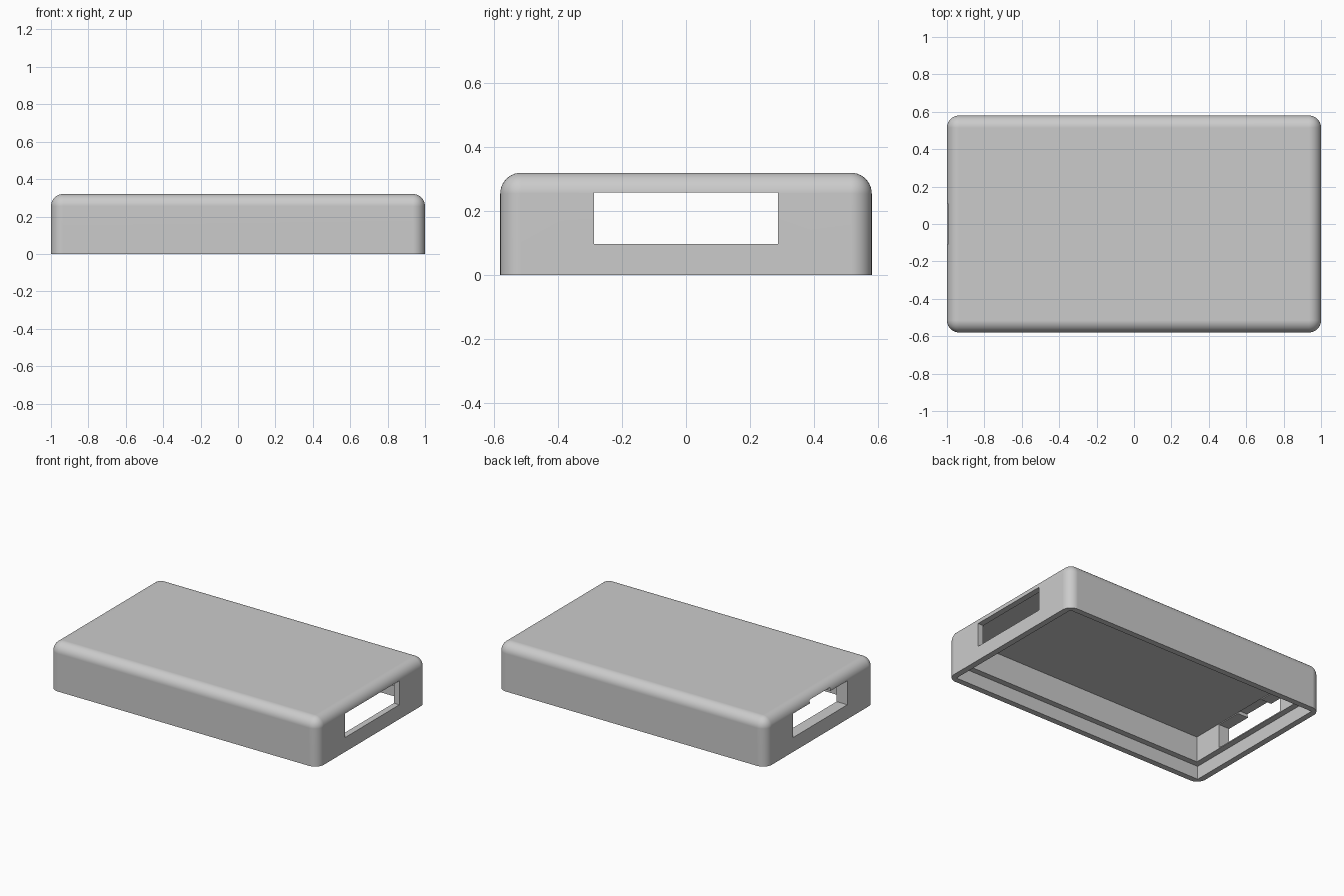
import bpy
import bmesh
import math

old = bpy.data.objects.get("Cube")
if old:
    bpy.data.objects.remove(old, do_unlink=True)

plastic = bpy.data.materials.new("grey plastic")
plastic.use_nodes = True
grey = (0.6, 0.6, 0.6, 1)
plastic.diffuse_color = grey
plastic.node_tree.nodes["Principled BSDF"].inputs["Base Color"].default_value = grey


def box(name, x, y, z, round_radius=0):
    """Box from (min, max) ranges; optionally round every edge above the base."""
    bm = bmesh.new()
    bmesh.ops.create_cube(bm, size=1)
    for v in bm.verts:
        v.co = [r[0] if c < 0 else r[1] for c, r in zip(v.co, (x, y, z))]
    if round_radius:
        edges = [e for e in bm.edges if max(v.co.z for v in e.verts) > z[0] + 0.01]
        bmesh.ops.bevel(bm, geom=edges, offset=round_radius, segments=10,
                        profile=0.5, affect='EDGES', clamp_overlap=True)
    mesh = bpy.data.meshes.new(name)
    bm.to_mesh(mesh)
    bm.free()
    obj = bpy.data.objects.new(name, mesh)
    bpy.context.collection.objects.link(obj)
    return obj


# Rounded outer shell, open underneath
case = box("case_shell", (-1, 1), (-0.58, 0.58), (0, 0.32), 0.065)
case.data.materials.append(plastic)

cutters = [
    # Main cavity and the wider rebate for a bottom lid
    box("cavity_cutter", (-0.92, 0.959), (-0.5, 0.5), (-0.1, 0.264)),
    box("lid_rebate_cutter", (-0.96, 0.96), (-0.54, 0.54), (-0.1, 0.09)),
    # Openings in the two end walls
    box("left_window_cutter", (0.8, 1.2), (-0.288, 0.288), (0.097, 0.258)),
    box("right_window_cutter", (-1.2, -0.8), (-0.288, 0.288), (0.097, 0.258)),
    # Raised notch in the middle of the right opening
    box("right_notch_cutter", (-1.2, -0.92), (-0.11, 0.11), (0.2, 0.28)),
]
for cutter in cutters:
    cutter.hide_render = True
    mod = case.modifiers.new(cutter.name, 'BOOLEAN')
    mod.operation = 'DIFFERENCE'
    mod.solver = 'EXACT'
    mod.object = cutter

# Bake the cuts and remove the helpers
bpy.context.view_layer.update()
graph = bpy.context.evaluated_depsgraph_get()
cut_mesh = bpy.data.meshes.new_from_object(case.evaluated_get(graph))
case.modifiers.clear()
case.data = cut_mesh
cut_mesh.name = "case_shell"
for cutter in cutters:
    bpy.data.objects.remove(cutter, do_unlink=True)

# Smooth fillets, crisp cut edges
bpy.ops.object.select_all(action='DESELECT')
case.select_set(True)
bpy.context.view_layer.objects.active = case
bpy.ops.object.shade_smooth_by_angle(angle=math.radians(30))
weighted = case.modifiers.new("weighted_normals", 'WEIGHTED_NORMAL')
weighted.keep_sharp = True
